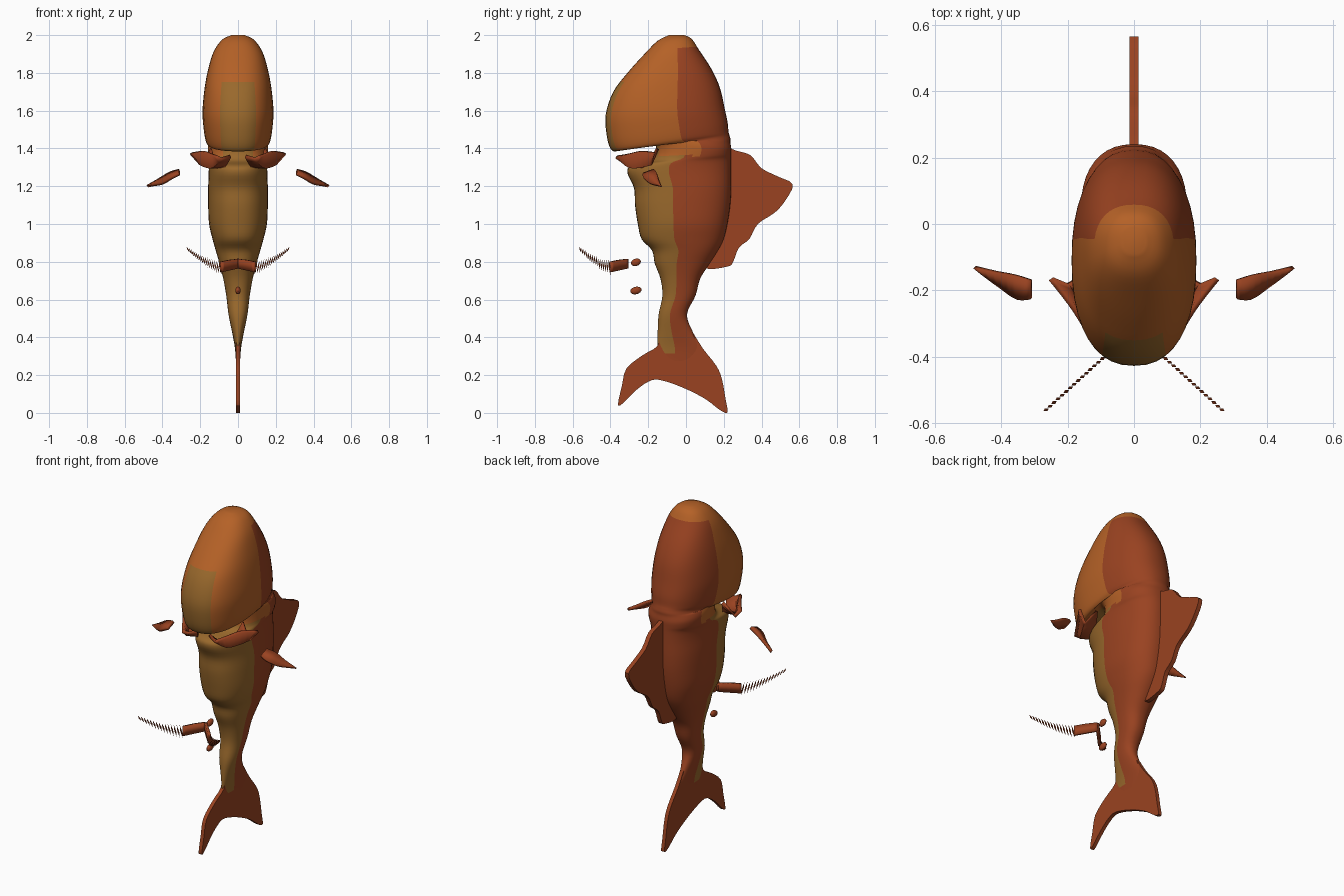
import bpy, bmesh
from math import sin, cos, pi, copysign
from mathutils import Vector

if "Cube" in bpy.data.objects:
    bpy.data.objects.remove(bpy.data.objects["Cube"])


def material(name, rgb):
    m = bpy.data.materials.new(name)
    m.diffuse_color = (*rgb, 1)
    m.use_nodes = True
    m.node_tree.nodes["Principled BSDF"].inputs["Base Color"].default_value = m.diffuse_color
    return m


RUST = material("rust", (0.32, 0.055, 0.015))
OCHRE = material("ochre", (0.32, 0.14, 0.025))
ORANGE = material("orange", (0.46, 0.12, 0.02))


def finish(name, bm, mats, angle=50):
    bmesh.ops.recalc_face_normals(bm, faces=bm.faces)
    me = bpy.data.meshes.new(name)
    bm.to_mesh(me)
    bm.free()
    ob = bpy.data.objects.new(name, me)
    bpy.context.collection.objects.link(ob)
    for m in mats:
        me.materials.append(m)
    bpy.ops.object.select_all(action='DESELECT')
    ob.select_set(True)
    bpy.context.view_layer.objects.active = ob
    bpy.ops.object.shade_smooth_by_angle(angle=angle * pi / 180)
    return ob


def catmull(pts, steps):
    vs = [Vector(p) for p in pts]
    out = []
    for i in range(len(vs) - 1):
        a, b, c, d = vs[max(i - 1, 0)], vs[i], vs[i + 1], vs[min(i + 2, len(vs) - 1)]
        for k in range(steps):
            t = k / steps
            out.append(0.5 * (2 * b + (c - a) * t + (2 * a - 5 * b + 4 * c - d) * t * t
                              + (3 * b - a - 3 * c + d) * t ** 3))
    return out + [vs[-1]]


def mirror_x(ob):
    ob.modifiers.new("mirror", 'MIRROR')


def plate(name, outline, half, mat):
    """Flat fin in the yz plane, thinner toward its rim."""
    bm = bmesh.new()
    pts = catmull(outline, 3)
    loops = [[bm.verts.new((x, p[0], p[1])) for p in pts] for x in (-half, half)]
    bm.faces.new(loops[0])
    bm.faces.new(loops[1])
    n = len(pts)
    for i in range(n):
        j = (i + 1) % n
        bm.faces.new((loops[0][i], loops[0][j], loops[1][j], loops[1][i]))
    return finish(name, bm, [mat])


def sheet(name, rows, thick, mat):
    """Thin curved fin through rows of points, mirrored in x."""
    bm = bmesh.new()
    grid = [[bm.verts.new(p) for p in catmull(r, 3)] for r in rows]
    for a, b in zip(grid, grid[1:]):
        for i in range(len(a) - 1):
            bm.faces.new((a[i], a[i + 1], b[i + 1], b[i]))
    ob = finish(name, bm, [mat])
    s = ob.modifiers.new("thickness", 'SOLIDIFY')
    s.thickness = thick
    s.offset = 0
    mirror_x(ob)
    return ob


# Body: tilted rings as (front y, front z, back y, back z, half width)
RINGS = [
    (-.09, 2.0, -.01, 2.0, .035), (-.15, 1.97, .03, 1.98, .085), (-.22, 1.90, .07, 1.92, .13),
    (-.31, 1.80, .135, 1.82, .16), (-.385, 1.70, .18, 1.72, .178), (-.425, 1.58, .205, 1.61, .188),
    (-.42, 1.47, .22, 1.54, .182), (-.40, 1.40, .225, 1.49, .172), (-.37, 1.385, .23, 1.47, .16),
    (-.30, 1.41, .235, 1.45, .155), (-.21, 1.455, .235, 1.43, .155), (-.16, 1.42, .24, 1.40, .16),
    (-.18, 1.34, .24, 1.37, .157), (-.29, 1.31, .24, 1.34, .155), (-.31, 1.27, .24, 1.28, .155),
    (-.275, 1.19, .24, 1.19, .158), (-.27, 1.10, .235, 1.10, .158), (-.255, 1.0, .22, 1.0, .153),
    (-.235, .92, .20, .92, .135), (-.18, .86, .17, .86, .118), (-.165, .79, .125, .79, .098),
    (-.135, .71, .075, .71, .078), (-.125, .62, .05, .62, .062), (-.145, .52, .005, .52, .05),
    (-.15, .42, .04, .42, .03), (-.15, .34, .08, .34, .016), (-.14, .24, .06, .24, .009),
]
N = 40
bm = bmesh.new()
rings = []
for r in catmull(RINGS, 4):
    ring = []
    for k in range(N):
        c, s = cos(2 * pi * k / N), sin(2 * pi * k / N)
        f = (1 - copysign(abs(c) ** 0.86, c)) / 2
        x = r[4] * copysign(abs(s) ** 0.86, s)
        ring.append(bm.verts.new((x, r[2] + (r[0] - r[2]) * f, r[3] + (r[1] - r[3]) * f)))
    rings.append(ring)
for a, b in zip(rings, rings[1:]):
    for k in range(N):
        f = bm.faces.new((a[k], a[(k + 1) % N], b[(k + 1) % N], b[k]))
        p = f.calc_center_median()
        front = abs(k + .5 - N / 2)
        if p.z > 1.36:
            f.material_index = 1 if front < 3 and p.z < 1.75 else 2 if front < 11 or p.z > 1.93 else 0
        else:
            f.material_index = 1 if front < 9 and p.z > .3 else 0
bm.faces.new(rings[0]).material_index = 2
bm.faces.new(rings[-1])
finish("body", bm, [RUST, OCHRE, ORANGE])

# Tail fin and dorsal fin
plate("tail_fin", [(-.14, .42), (-.15, .355), (-.23, .305), (-.315, .235), (-.34, .14), (-.36, .045),
                   (-.335, .05), (-.27, .115), (-.20, .165), (-.14, .175), (-.02, .135), (.10, .075),
                   (.18, .015), (.22, .002), (.21, .07), (.19, .18), (.16, .25), (.09, .34),
                   (.04, .42)], .011, RUST)
plate("dorsal_fin", [(.20, 1.42), (.26, 1.39), (.34, 1.365), (.40, 1.295), (.49, 1.25), (.565, 1.21),
                     (.53, 1.13), (.47, 1.06), (.38, 1.0), (.335, .92), (.28, .875), (.25, .80),
                     (.22, .775), (.10, .765), (.05, .85)], .013, RUST)

# Gill flaps under the head
sheet("gill_flap", [
    [(.11, -.37, 1.355), (.145, -.31, 1.37), (.19, -.24, 1.385), (.25, -.165, 1.375)],
    [(.09, -.35, 1.345), (.13, -.30, 1.305), (.165, -.24, 1.305), (.20, -.18, 1.32)],
    [(.04, -.33, 1.36), (.07, -.28, 1.31), (.11, -.20, 1.315), (.14, -.15, 1.40)],
], .018, RUST)

# Detached side fin tips
sheet("pectoral_fin", [
    [(.31, -.17, 1.285), (.36, -.155, 1.27), (.42, -.145, 1.235), (.48, -.13, 1.20)],
    [(.31, -.225, 1.265), (.35, -.225, 1.245), (.40, -.19, 1.215), (.455, -.15, 1.205)],
], .016, RUST)

# Lower fins: solid root strip and a comb of slivers
sheet("pelvic_fin_root", [
    [(0, -.31, .815), (.045, -.355, .81), (.09, -.40, .80)],
    [(0, -.31, .765), (.045, -.355, .755), (.09, -.40, .745)],
], .016, RUST)
bm = bmesh.new()
for i in range(15):
    t = i / 14
    c = Vector((.095 + .17 * t, -.405 - .155 * t, .77 + .095 * t ** 1.4))
    h = .04 - .024 * t
    w = Vector((.0035, -.0035, 0))
    d = Vector((.004, .004, 0))
    lean = Vector((.008, -.004, h))
    ring = [bm.verts.new(c + o) for o in (w, d, -w, -d)]
    top, low = bm.verts.new(c + lean), bm.verts.new(c - lean)
    for k in range(4):
        a, b = ring[k], ring[(k + 1) % 4]
        bm.faces.new((a, b, top))
        bm.faces.new((b, a, low))
mirror_x(finish("pelvic_fin_rays", bm, [RUST]))

# Loose fin scraps in front of the belly
for z, half in ((.797, .026), (.648, .03)):
    bm = bmesh.new()
    bmesh.ops.create_uvsphere(bm, u_segments=12, v_segments=8, radius=1)
    for v in bm.verts:
        v.co = (v.co.x * .014, -.265 + v.co.y * half, z + v.co.z * .02 + v.co.y * .004)
    finish("fin_scrap", bm, [RUST])
